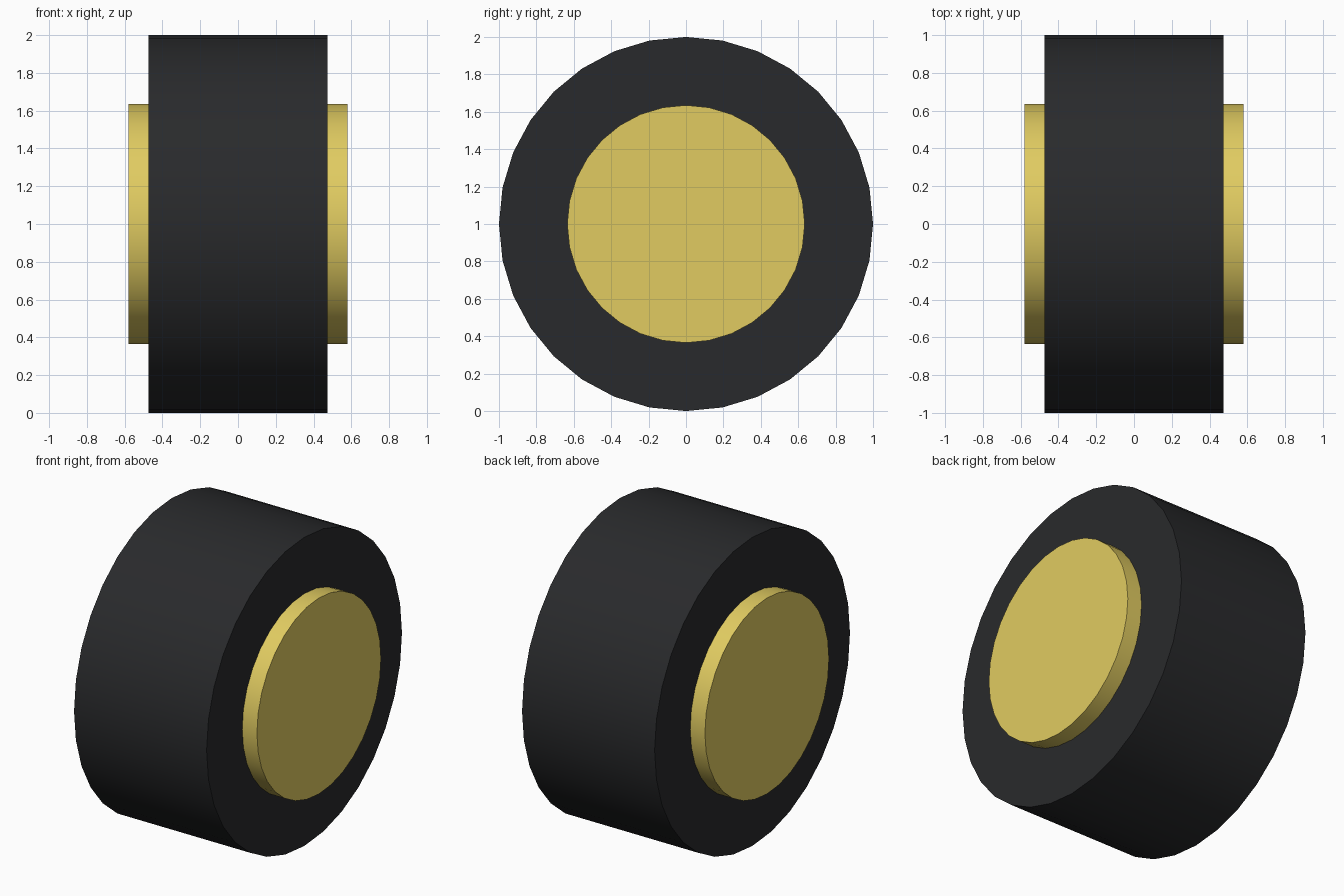
import bpy, math

if "Cube" in bpy.data.objects:
    bpy.data.objects.remove(bpy.data.objects["Cube"])


def material(name, color):
    m = bpy.data.materials.new(name)
    m.diffuse_color = color
    m.use_nodes = True
    m.node_tree.nodes["Principled BSDF"].inputs["Base Color"].default_value = m.diffuse_color
    return m


def disc(name, radius, width, mat):
    """32-sided cylinder lying along x, with its axle at z = 1."""
    bpy.ops.mesh.primitive_cylinder_add(
        vertices=32, radius=radius, depth=width,
        location=(0, 0, 1), rotation=(0, math.pi / 2, 0))
    ob = bpy.context.object
    ob.name = name
    ob.data.materials.append(mat)
    bpy.ops.object.transform_apply(location=False, rotation=True, scale=False)
    bpy.ops.object.shade_smooth_by_angle(angle=math.radians(30))
    return ob


# Wide dark tyre
disc("tyre", 1.0, 0.95, material("rubber", (0.022, 0.023, 0.025, 1)))

# Yellow hub passing through the tyre and standing proud on both sides
disc("hub", 0.635, 1.16, material("yellow_metal", (0.75, 0.60, 0.12, 1)))
